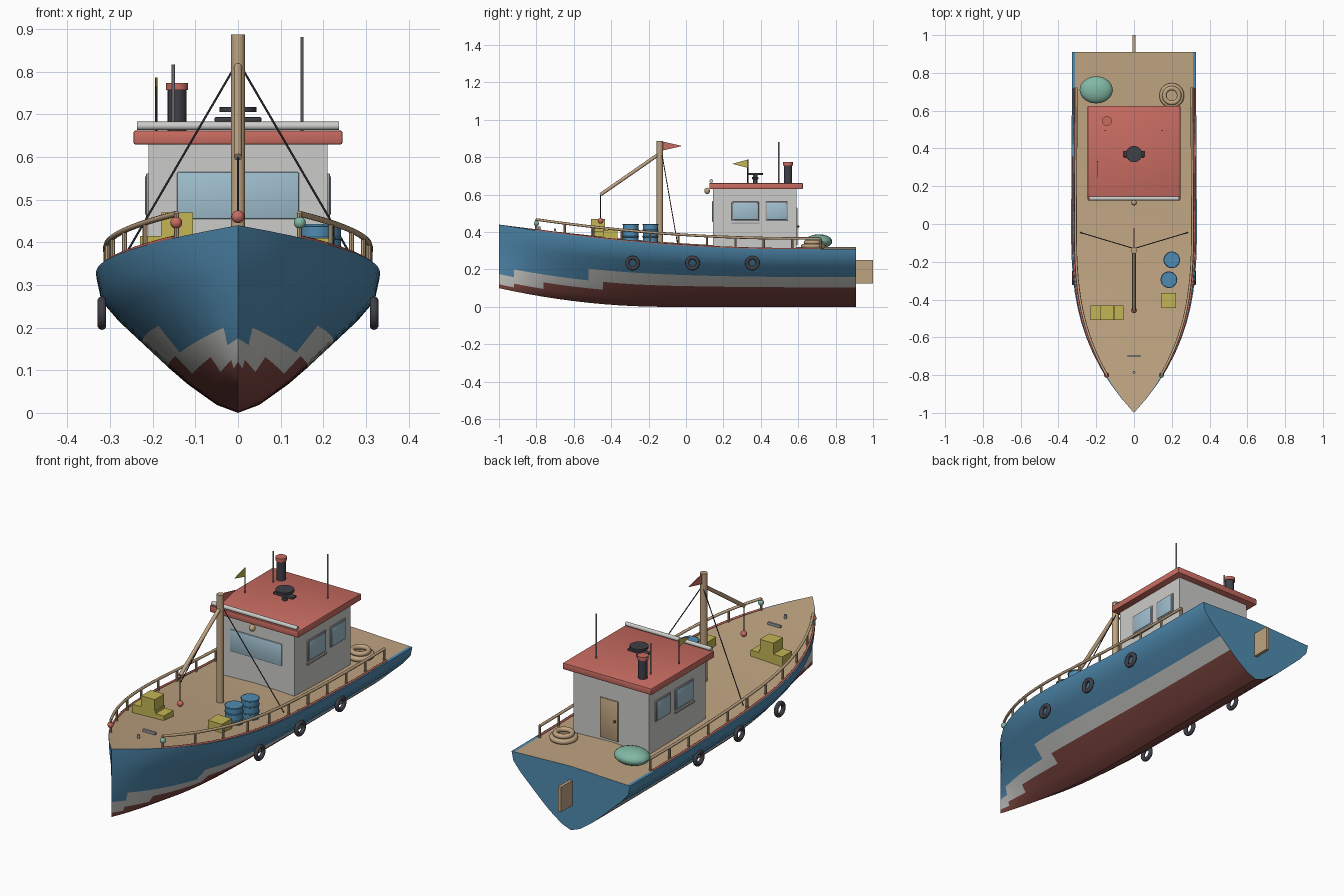
import bpy, bmesh, math
from mathutils import Vector

if "Cube" in bpy.data.objects:
    bpy.data.objects.remove(bpy.data.objects["Cube"])


def material(name, *rgb):
    m = bpy.data.materials.new(name)
    m.use_nodes = True
    m.diffuse_color = (*rgb, 1)
    m.node_tree.nodes["Principled BSDF"].inputs["Base Color"].default_value = (*rgb, 1)
    return m


BLUE = material("hull blue", .08, .26, .44)
WHITE = material("off white", .6, .6, .58)
KEEL_RED = material("bottom red", .22, .065, .055)
RED = material("roof red", .58, .15, .12)
TAN = material("timber tan", .52, .37, .22)
DARK = material("dark rubber", .05, .05, .065)
GREEN = material("net green", .22, .48, .37)
YELLOW = material("crate yellow", .55, .46, .09)
GLASS = material("window glass", .35, .52, .62)
METAL = material("grey metal", .36, .36, .38)


def finish(name, bm, *mats):
    bmesh.ops.recalc_face_normals(bm, faces=bm.faces)
    me = bpy.data.meshes.new(name)
    bm.to_mesh(me)
    bm.free()
    for m in mats:
        me.materials.append(m)
    me.shade_smooth()
    me.set_sharp_from_angle(angle=math.radians(32))
    ob = bpy.data.objects.new(name, me)
    bpy.context.collection.objects.link(ob)
    return ob


def box(name, centre, size, mat, bevel=0):
    bm = bmesh.new()
    bmesh.ops.create_cube(bm, size=1)
    for v in bm.verts:
        v.co = Vector(centre) + v.co * Vector(size)
    if bevel:
        bmesh.ops.bevel(bm, geom=bm.edges[:], offset=bevel, segments=2, affect='EDGES', profile=.5)
    return finish(name, bm, mat)


def rod(name, a, b, r, mat, sides=12):
    a, b = Vector(a), Vector(b)
    bm = bmesh.new()
    bmesh.ops.create_cone(bm, cap_ends=True, segments=sides, radius1=r, radius2=r, depth=(b - a).length)
    turn = Vector((0, 0, 1)).rotation_difference(b - a)
    for v in bm.verts:
        v.co = (a + b) / 2 + turn @ v.co
    return finish(name, bm, mat)


def ball(name, centre, radii, mat):
    bm = bmesh.new()
    bmesh.ops.create_uvsphere(bm, u_segments=20, v_segments=12, radius=1)
    for v in bm.verts:
        v.co = Vector(centre) + v.co * Vector(radii)
    return finish(name, bm, mat)


def ring(name, centre, major, minor, mat, axis='Z'):
    bpy.ops.mesh.primitive_torus_add(location=centre, major_radius=major, minor_radius=minor,
                                     major_segments=28, minor_segments=10,
                                     rotation=(0, math.pi / 2 if axis == 'X' else 0, 0))
    ob = bpy.context.object
    ob.name = name
    ob.data.materials.append(mat)
    ob.data.shade_smooth()
    return ob


def pennant(name, x, y, z, length, height, mat):
    bm = bmesh.new()
    corners = [(y, z + height / 2), (y, z - height / 2), (y + length, z)]
    sides = [[bm.verts.new((x + o, *c)) for c in corners] for o in (-.002, .002)]
    for s in sides:
        bm.faces.new(s)
    for i in range(3):
        j = (i + 1) % 3
        bm.faces.new((sides[0][i], sides[0][j], sides[1][j], sides[1][i]))
    return finish(name, bm, mat)


def tube(name, points, r, mat):
    cu = bpy.data.curves.new(name, 'CURVE')
    cu.dimensions = '3D'
    cu.bevel_depth = r
    cu.bevel_resolution = 2
    cu.use_fill_caps = True
    sp = cu.splines.new('POLY')
    sp.points.add(len(points) - 1)
    for p, co in zip(sp.points, points):
        p.co = (*co, 1)
    cu.materials.append(mat)
    ob = bpy.data.objects.new(name, cu)
    bpy.context.collection.objects.link(ob)
    return ob


# Hull lines: half width, sheer height and keel height along y
STERN = .91


def width(y):
    return .333 * (1 - abs(y) ** 2.8) if y < 0 else .333 - .006 * y


def sheer(y):
    return .308 + .132 * (max(0, .6 - y) / 1.6) ** 2


def keel(y):
    return .1 * (max(0, -.1 - y) / .9) ** 2


# Hull, lofted as one half and mirrored, painted in bands by height
SECTION = [(0, 0), (.06, .15), (.12, .23), (.22, .36), (.34, .49), (.52, .67), (.7, .85), (.85, .97), (1, 1)]
bm = bmesh.new()
stations = []
for i in range(25):
    y = -1 + (STERN + 1) * i / 24
    w, t, k = width(y), sheer(y), keel(y)
    line = [bm.verts.new((w * g, y, k + (t - k) * f)) for f, g in SECTION]
    line.append(bm.verts.new((w * .95, y, t)))
    line.append(bm.verts.new((0, y, t + .012 * w / .333)))
    stations.append(line)
for a, b in zip(stations, stations[1:]):
    for j in range(len(a) - 1):
        f = bm.faces.new((a[j], a[j + 1], b[j + 1], b[j]))
        z = f.calc_center_median().z
        if j == len(a) - 2:
            f.material_index = 3
        elif j < len(SECTION) - 1:
            f.material_index = 2 if z < .115 else 1 if z < .175 else 0
bm.faces.new(stations[-1])
bmesh.ops.remove_doubles(bm, verts=bm.verts, dist=.0005)
bmesh.ops.mirror(bm, geom=bm.verts[:] + bm.edges[:] + bm.faces[:], axis='X', merge_dist=.0005)
finish("hull", bm, BLUE, WHITE, KEEL_RED, TAN)
box("rudder", (0, .955, .188), (.016, .09, .125), TAN)

# Railings, gunwale trims, fenders and bow lamps on both sides
for s, side, lamp in ((1, "left", GREEN), (-1, "right", RED)):
    def rail_point(y, h):
        return (s * width(y) * .93, y, sheer(y) + h)
    ys = [-.8 + 1.52 * i / 30 for i in range(31)]
    tube(side + "_rail", [rail_point(y, .058) for y in ys], .007, TAN)
    tube(side + "_gunwale_trim", [(s * width(y) * .965, y, sheer(y) + .002) for y in ys], .005, RED)
    for y in ys[::3]:
        rod(side + "_rail_post", rail_point(y, -.005), rail_point(y, .058), .006, TAN, 8)
    for y in (-.285, .035, .355):
        ring(side + "_tyre_fender", (s * .319, y, .234), .029, .0105, DARK, 'X')
    ball(side + "_bow_lamp", (s * .145, -.8, .446), (.014, .014, .014), lamp)
    rod(side + "_stay", (0, -.13, .825), (s * .285, -.045, .335), .0025, DARK, 6)

# Wheelhouse with windows, door and roof
box("wheelhouse", (0, .368, .467), (.42, .445, .335), WHITE)
box("roof", (0, .375, .646), (.49, .5, .032), RED, .004)
box("front_window", (0, .144, .51), (.285, .009, .11), GLASS, .003)
for s in (-1, 1):
    for y, l in ((.317, .135), (.485, .11)):
        box("side_window_frame", (s * .211, y, .51), (.009, l + .01, .104), METAL, .003)
        box("side_window", (s * .214, y, .51), (.009, l - .004, .09), GLASS, .003)
    box("side_ledge", (s * .212, .317, .446), (.012, .15, .008), METAL)
box("door", (.01, .592, .43), (.1, .009, .2), TAN, .002)
ball("door_knob", (-.025, .6, .43), (.006, .006, .006), DARK)
rod("roof_light_bar", (-.237, .135, .673), (.237, .135, .673), .01, WHITE)
ball("cabin_lamp", (0, .113, .62), (.015, .015, .017), TAN)

# Roof equipment
rod("funnel", (-.143, .545, .655), (-.143, .545, .765), .022, DARK, 20)
rod("funnel_cap", (-.143, .545, .757), (-.143, .545, .774), .026, RED, 20)
rod("tall_antenna", (.15, .495, .655), (.15, .495, .882), .004, METAL, 8)
rod("short_antenna", (-.152, .495, .655), (-.152, .495, .817), .004, METAL, 8)
rod("flag_pole", (-.192, .33, .655), (-.192, .33, .787), .003, DARK, 8)
pennant("yellow_pennant", -.192, .33, .765, -.083, .044, YELLOW)
rod("radar_post", (0, .37, .66), (0, .37, .71), .012, DARK)
box("radar_bar", (0, .37, .688), (.11, .035, .012), DARK, .004)
rod("radar_dish", (0, .37, .706), (0, .37, .717), .043, DARK, 24)

# Mast, boom and hook line
rod("mast", (0, -.14, .32), (0, -.14, .887), .017, TAN, 16)
rod("boom", (0, -.14, .82), (0, -.457, .6), .0095, TAN)
rod("hook_line", (0, -.457, .6), (0, -.457, .462), .0025, DARK, 6)
ball("hook_float", (0, -.457, .46), (.015, .015, .015), RED)
pennant("red_pennant", 0, -.125, .86, .105, .048, RED)

# Deck cargo
for x, y in ((.2, -.19), (.185, -.295)):
    rod("barrel", (x, y, .33), (x, y, .442), .041, BLUE, 24)
    for z in (.375, .41, .44):
        ring("barrel_hoop", (x, y, z), .041, .003, BLUE)
box("crate_base", (-.165, -.47, .39), (.13, .075, .05), YELLOW)
box("crate_top", (-.143, -.47, .442), (.075, .075, .056), YELLOW)
box("crate_side", (-.08, -.47, .382), (.05, .075, .04), YELLOW)
box("crate_low", (.183, -.405, .385), (.078, .078, .05), YELLOW)
ring("rope_coil_lower", (.2, .68, .325), .053, .013, TAN)
ring("rope_coil_upper", (.2, .68, .345), .039, .012, TAN)
ball("net_pile", (-.2, .71, .35), (.088, .072, .038), GREEN)
box("bow_cleat", (0, -.7, .412), (.07, .01, .012), METAL)
rod("bow_bollard", (0, -.785, .41), (0, -.785, .43), .007, METAL)
